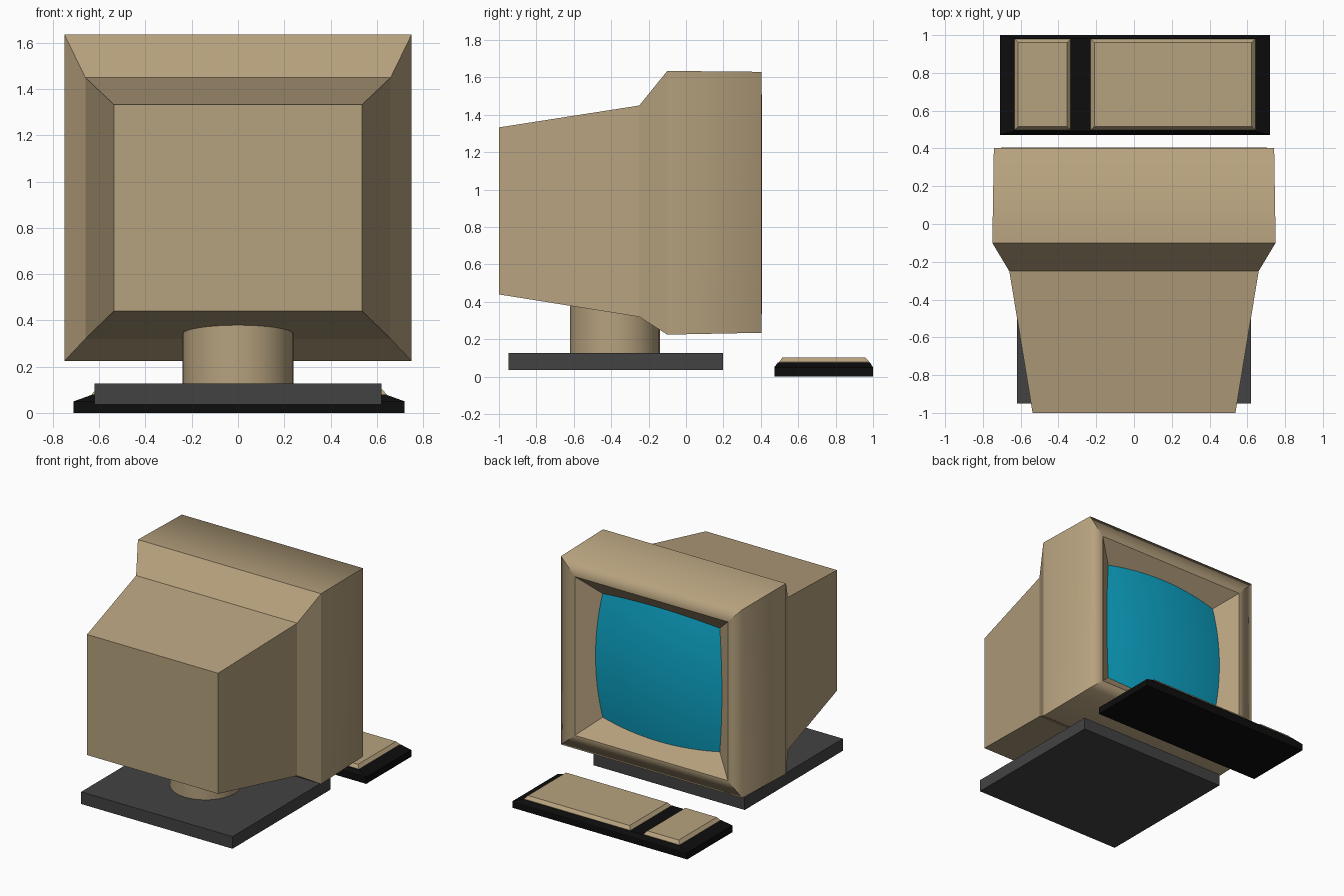
import bpy, bmesh, math

if "Cube" in bpy.data.objects:
    bpy.data.objects.remove(bpy.data.objects["Cube"])


def material(name, rgb):
    m = bpy.data.materials.new(name)
    m.diffuse_color = (*rgb, 1)
    m.use_nodes = True
    m.node_tree.nodes["Principled BSDF"].inputs["Base Color"].default_value = m.diffuse_color
    return m


BEIGE = material("warm_beige", (0.47, 0.36, 0.21))
GREY = material("dark_grey", (0.055, 0.055, 0.055))
BLACK = material("near_black", (0.004, 0.004, 0.004))
CYAN = material("screen_cyan", (0.004, 0.37, 0.56))


def finish(bm, name, mat):
    bmesh.ops.recalc_face_normals(bm, faces=bm.faces)
    me = bpy.data.meshes.new(name)
    bm.to_mesh(me)
    bm.free()
    me.materials.append(mat)
    ob = bpy.data.objects.new(name, me)
    bpy.context.collection.objects.link(ob)
    return ob


def loft(bm, rings):
    """Join four-sided rings in order and cap both ends."""
    vs = [[bm.verts.new(p) for p in r] for r in rings]
    for a, b in zip(vs, vs[1:]):
        for i in range(4):
            j = (i + 1) % 4
            bm.faces.new((a[i], a[j], b[j], b[i]))
    bm.faces.new(vs[0])
    bm.faces.new(vs[-1])
    return vs


def flat_ring(x0, x1, y0, y1, z):
    return [(x0, y0, z), (x1, y0, z), (x1, y1, z), (x0, y1, z)]


def upright_ring(y, hx, z0, z1):
    return [(-hx, y, z0), (hx, y, z0), (hx, y, z1), (-hx, y, z1)]


def slab(name, mat, *rings):
    bm = bmesh.new()
    loft(bm, [flat_ring(*r) for r in rings])
    return finish(bm, name, mat)


# Monitor housing: tapered back, stepped bezel, front rim and sloped recess
bm = bmesh.new()
rings = loft(bm, [upright_ring(*r) for r in (
    (-1.0, 0.537, 0.44, 1.333),
    (-0.25, 0.66, 0.32, 1.45),
    (-0.10, 0.75, 0.225, 1.635),
    (0.403, 0.742, 0.235, 1.63),
    (0.405, 0.627, 0.334, 1.51),
    (0.29, 0.48, 0.464, 1.38))])
soft = set(rings[3])
for f in bm.faces:
    f.smooth = any(v in soft for v in f.verts)
for e in bm.edges:
    e.smooth = all(v in soft for v in e.verts)
finish(bm, "monitor_housing", BEIGE)

# Screen: domed patch whose edges meet the sloped recess walls
bm = bmesh.new()
N = 16
grid = []
for j in range(N + 1):
    row = []
    for i in range(N + 1):
        u, v = 2 * i / N - 1, 2 * j / N - 1
        x = u * (0.53 - 0.047 * v * v)
        z = v * (0.503 - 0.042 * u * u)
        row.append(bm.verts.new((x, 0.366 - 0.173 * (x * x + z * z), 0.922 + z)))
    grid.append(row)
for j in range(N):
    for i in range(N):
        f = bm.faces.new((grid[j][i], grid[j + 1][i], grid[j + 1][i + 1], grid[j][i + 1]))
        f.smooth = True
screen = finish(bm, "screen", CYAN)
if screen.data.polygons[0].normal.y < 0:
    screen.data.flip_normals()

# Stand: round neck on a square plate
bpy.ops.mesh.primitive_cylinder_add(vertices=32, radius=0.24, depth=0.32,
                                    location=(0, -0.38, 0.27))
neck = bpy.context.object
neck.name = "stand_neck"
neck.data.materials.append(BEIGE)
bpy.ops.object.shade_smooth_by_angle(angle=math.radians(30))
slab("stand_plate", GREY,
     (-0.62, 0.62, -0.95, 0.198, 0.036), (-0.62, 0.62, -0.95, 0.198, 0.126))

# Keyboard: bevelled tray with two raised key blocks
slab("keyboard_tray", BLACK,
     (-0.71, 0.72, 0.472, 1.0, 0.0),
     (-0.71, 0.72, 0.472, 1.0, 0.05),
     (-0.635, 0.645, 0.492, 0.983, 0.077))
for name, x0, x1 in (("main_key_block", -0.23, 0.643), ("number_key_block", -0.633, -0.335)):
    slab(name, BEIGE,
         (x0, x1, 0.498, 0.98, 0.065),
         (x0, x1, 0.498, 0.98, 0.079),
         (x0 + 0.02, x1 - 0.02, 0.515, 0.96, 0.102))
